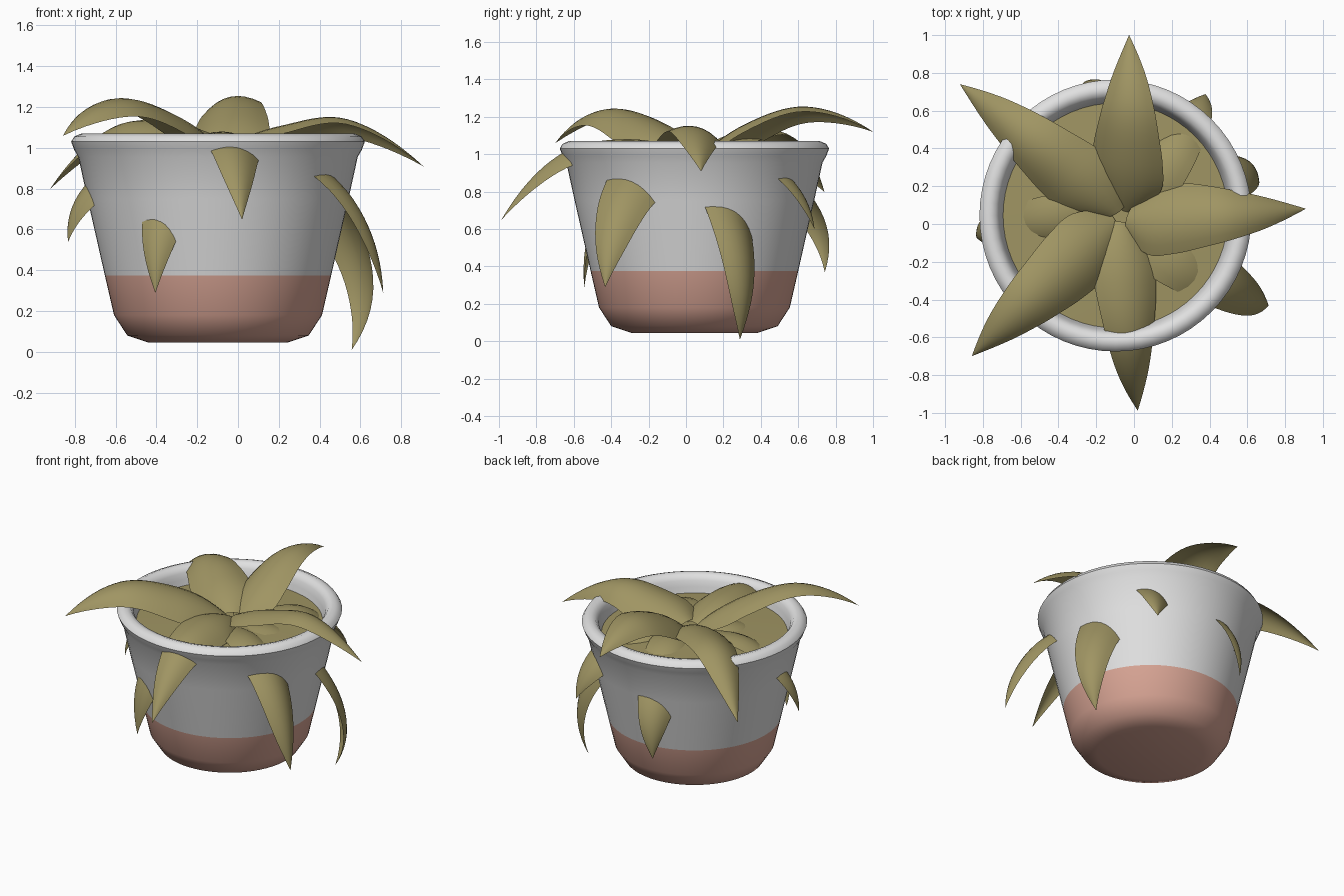
import bpy, bmesh, math
from mathutils import Vector

cube = bpy.data.objects.get("Cube")
if cube:
    bpy.data.objects.remove(cube, do_unlink=True)


def material(name, rgb):
    m = bpy.data.materials.new(name)
    m.use_nodes = True
    m.diffuse_color = (*rgb, 1)
    bsdf = next(n for n in m.node_tree.nodes if n.type == 'BSDF_PRINCIPLED')
    bsdf.inputs["Base Color"].default_value = (*rgb, 1)
    return m


GLAZE = material("pale grey glaze", (0.75, 0.75, 0.75))
CLAY = material("pink clay", (0.68, 0.37, 0.295))
OLIVE = material("olive green", (0.35, 0.30, 0.125))


def finish(bm, name, mats, angle):
    mesh = bpy.data.meshes.new(name)
    bm.to_mesh(mesh)
    bm.free()
    for m in mats:
        mesh.materials.append(m)
    ob = bpy.data.objects.new(name, mesh)
    bpy.context.collection.objects.link(ob)
    bpy.ops.object.select_all(action='DESELECT')
    ob.select_set(True)
    bpy.context.view_layer.objects.active = ob
    bpy.ops.object.shade_smooth_by_angle(angle=math.radians(angle))
    return ob


def lathe(name, profile, mats, centre, sides=64):
    """Revolve (radius, height) points around a vertical axis."""
    bm = bmesh.new()
    vs = [bm.verts.new((r, 0, z)) for r, z in profile]
    es = [bm.edges.new(p) for p in zip(vs, vs[1:])]
    bmesh.ops.spin(bm, geom=vs + es, cent=(0, 0, 0), axis=(0, 0, 1),
                   angle=math.tau, steps=sides, use_duplicate=False)
    bmesh.ops.remove_doubles(bm, verts=bm.verts, dist=1e-4)
    bmesh.ops.recalc_face_normals(bm, faces=bm.faces)
    for f in bm.faces:
        if len(mats) > 1 and f.calc_center_median().z < 0.375:
            f.material_index = 1
    ob = finish(bm, name, mats, 50)
    ob.location = centre
    return ob


# Pot: dipped clay base, glazed wall, rolled rim and inner wall
POT = (-0.098, 0.045, 0)
lathe("pot", [(0, 0.045), (0.34, 0.045), (0.445, 0.08), (0.51, 0.18),
              (0.555, 0.375), (0.64, 0.75), (0.685, 0.955), (0.705, 0.99),
              (0.72, 1.03), (0.705, 1.055), (0.67, 1.07), (0.635, 1.06),
              (0.615, 1.03), (0.605, 0.99), (0.59, 0.93), (0, 0.925)],
      [GLAZE, CLAY], POT)

# Flat planting surface inside the pot
lathe("soil", [(0, 0.965), (0.3, 0.962), (0.597, 0.95)], [OLIVE], POT)


def spline(pts, t):
    """Catmull-Rom curve through the points, t in 0..1, curving on at the ends."""
    n = len(pts) - 1
    i = min(int(t * n), n - 1)
    u = t * n - i
    b, c = pts[i], pts[i + 1]
    a = pts[i - 1] if i else 3 * b - 3 * c + pts[i + 2]
    d = pts[i + 2] if i + 2 <= n else 3 * c - 3 * b + a
    return 0.5 * (2 * b + (c - a) * u + (2 * a - 5 * b + 4 * c - d) * u ** 2
                  + (3 * b - a - 3 * c + d) * u ** 3)


WIDTHS = (0.14, 0.37, 0.38, 0.33, 0.265, 0.165, 0.0)
CROWN = Vector((-0.06, 0.03, 0))


def leaf(name, degrees, path, scale=1.0, roll=-0.22, rows=24, cols=8):
    """Arched, slightly rolled blade that follows (distance, height) points outwards."""
    a = math.radians(degrees)
    out, side = Vector((math.cos(a), math.sin(a), 0)), Vector((-math.sin(a), math.cos(a), 0))
    pts = [out * r + Vector((0, 0, z)) for r, z in path]
    bm = bmesh.new()
    grid = []
    for i in range(rows + 1):
        t = i / rows
        p = spline(pts, t)
        along = (spline(pts, min(t + 0.01, 1)) - spline(pts, max(t - 0.01, 0))).normalized()
        up = along.cross(side).normalized()
        across = side * math.cos(roll) + up * math.sin(roll)
        normal = up * math.cos(roll) - side * math.sin(roll)
        w = max(spline(WIDTHS, t), 0.002) * scale
        grid.append([])
        for j in range(cols + 1):
            s = 2 * j / cols - 1
            co = CROWN + p + across * (s * w / 2) - normal * (0.2 * w * s * s)
            co += along * (0.12 * s * w * (1 - t))
            grid[-1].append(bm.verts.new(co))
    for lo, hi in zip(grid, grid[1:]):
        for j in range(cols):
            bm.faces.new((lo[j], hi[j], hi[j + 1], lo[j + 1]))
    # Bring the blade's upper side to face up
    bmesh.ops.recalc_face_normals(bm, faces=bm.faces)
    if sum(f.normal.z for f in bm.faces) < 0:
        bmesh.ops.reverse_faces(bm, faces=bm.faces)
    return finish(bm, name, [OLIVE], 60)


# Upper leaves arching over the rim
leaf("back_leaf", 88, [(0.04, 0.97), (0.3, 1.16), (0.62, 1.25), (0.97, 1.12)])
leaf("left_leaf", 3, [(0.02, 1.01), (0.28, 1.105), (0.6, 1.135), (0.97, 0.91)])
leaf("back_right_leaf", 140.5, [(0.04, 1.0), (0.35, 1.11), (0.72, 1.1), (1.115, 0.8)])
leaf("front_right_leaf", 222.4, [(0.04, 0.99), (0.36, 1.17), (0.72, 1.235), (1.08, 1.06)])
leaf("front_leaf", 274.5, [(0.02, 1.0), (0.35, 1.075), (0.71, 0.99), (1.02, 0.65)], 0.88)

# Lower leaves drooping through the wall
LOWER = {
    "right": (187.5, 0.85, [(0.04, 0.94), (0.4, 0.99), (0.69, 0.8), (0.78, 0.54)]),
    "rear": (105.7, 0.85, [(0.04, 0.94), (0.4, 0.96), (0.69, 0.69), (0.74, 0.37)]),
    "left": (22.7, 0.85, [(0.04, 0.94), (0.38, 0.92), (0.65, 0.61), (0.745, 0.3), (0.67, 0.01)]),
    "front_left": (-30.9, 0.9, [(0.04, 0.94), (0.38, 0.98), (0.66, 0.82), (0.83, 0.58), (0.9, 0.29)]),
    "back_left": (56.3, 0.8, [(0.04, 0.94), (0.4, 1.01), (0.67, 0.84), (0.79, 0.6)]),
    "front_right": (239, 0.8, [(0.04, 0.93), (0.36, 0.94), (0.61, 0.66), (0.67, 0.29)]),
}
for place, (angle, size, path) in LOWER.items():
    leaf(f"lower_{place}_leaf", angle, path, size, -0.35)
